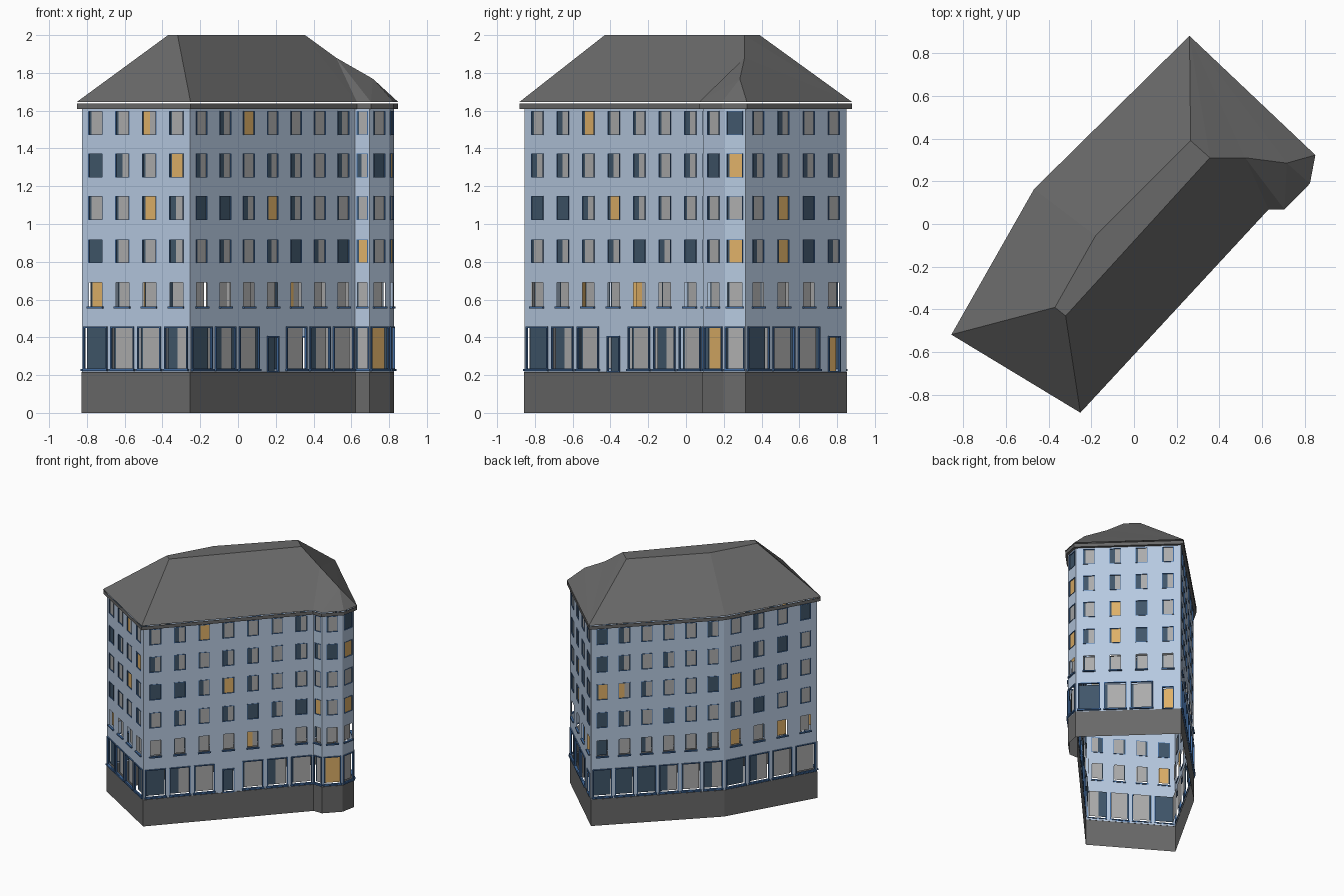
import bpy, bmesh
from mathutils import Vector

if "Cube" in bpy.data.objects:
    bpy.data.objects.remove(bpy.data.objects["Cube"])


def srgb(r, g, b):
    f = lambda c: (c / 255 / 12.92) if c < 11 else ((c / 255 + 0.055) / 1.055) ** 2.4
    return (f(r), f(g), f(b), 1)


def material(name, rgb):
    m = bpy.data.materials.new(name)
    m.diffuse_color = srgb(*rgb)
    m.use_nodes = True
    m.node_tree.nodes["Principled BSDF"].inputs["Base Color"].default_value = m.diffuse_color
    return m


WALL = material("pale_blue_plaster", (182, 201, 224))
GREY = material("dark_grey_slate", (105, 105, 105))
BLUE = material("blue_trim", (66, 108, 160))
GLASS = material("dark_glass", (64, 86, 106))
BLIND = material("grey_blind", (172, 172, 172))
LIT = material("lit_amber", (222, 176, 104))

parts = {}


def part(name, mat):
    parts[name] = (bmesh.new(), mat)
    return parts[name][0]


walls = part("walls", WALL)
plinth = part("plinth", GREY)
cornice = part("cornice", GREY)
roof = part("roof", GREY)
frames = part("window_frames", BLUE)
sills = part("window_sills", BLUE)
glass = part("window_glass", GLASS)
blinds = part("window_blinds", BLIND)
lit = part("lit_windows", LIT)


def face(bm, pts):
    bm.faces.new([bm.verts.new(p) for p in pts])


# Footprint, counterclockwise, with the number of window bays on each side
FOOT = [Vector(p) for p in [(-.825, -.51), (-.255, -.855), (.62, .09), (.695, .09),
                            (.803, .20), (.825, .315), (.26, .85), (-.45, .15)]]
BAYS = [4, 7, 1, 1, 1, 4, 6, 4]
DOORS = {(1, 3), (5, 3)}
N = len(FOOT)
LEVELS = [.215, .50, .74, .97, 1.20, 1.42, 1.61]
OPENINGS = [(.236, .45), (.562, .69), (.797, .915), (1.025, 1.145), (1.25, 1.37), (1.475, 1.595)]

# Panes per side, ground floor first: D dark, G blind, M half blind, L lit, A half lit
PANES = ["DGGM LGGG DGGM GGLM DMGL GGAG",
         "DMGDGMG GGGGAGG GMGMDMD DDMLMGG MMGMMGM GMLGGGM",
         "G G L G M G", "L G G G D G", "G G L G L D",
         "DGGL GGGG MLDM GLDG MMMM GMGG",
         "DDDMGM DGMGGM DMGDGG LAMGGD DMGMGG DMGGGM",
         "DMGG LGLG MDGG LGMG GMDG GMGD"]


def outset(d):
    out = []
    for i in range(N):
        a, b, c = FOOT[i - 1], FOOT[i], FOOT[(i + 1) % N]
        e, f = (b - a).normalized(), (c - b).normalized()
        n1, n2 = Vector((e.y, -e.x)), Vector((f.y, -f.x))
        out.append(b + (n1 + n2) * d / (1 + n1.dot(n2)))
    return out


def band(bm, lo, hi, z0, z1):
    for i in range(N):
        j = (i + 1) % N
        face(bm, [(*lo[i], z0), (*lo[j], z0), (*hi[j], z1), (*hi[i], z1)])


class Side:
    """Maps (along, height, outward) coordinates onto one facade."""

    def __init__(self, a, b):
        self.a, self.len = a, (b - a).length
        self.t = (b - a).normalized()
        self.n = Vector((self.t.y, -self.t.x))

    def p(self, u, z, d=0):
        q = self.a + self.t * u + self.n * d
        return (q.x, q.y, z)

    def rect(self, bm, u0, u1, z0, z1, d=0):
        face(bm, [self.p(u0, z0, d), self.p(u1, z0, d), self.p(u1, z1, d), self.p(u0, z1, d)])

    def box(self, bm, u0, u1, z0, z1, d0, d1):
        v = [bm.verts.new(self.p(u, z, d)) for d in (d0, d1) for z in (z0, z1) for u in (u0, u1)]
        for f in [(0, 2, 3, 1), (4, 5, 7, 6), (0, 1, 5, 4), (2, 6, 7, 3), (0, 4, 6, 2), (1, 3, 7, 5)]:
            bm.faces.new([v[k] for k in f])

    def ring(self, bm, u0, u1, z0, z1, w, d0, d1):
        self.box(bm, u0 - w, u0, z0 - w, z1 + w, d0, d1)
        self.box(bm, u1, u1 + w, z0 - w, z1 + w, d0, d1)
        self.box(bm, u0, u1, z1, z1 + w, d0, d1)
        self.box(bm, u0, u1, z0 - w, z0, d0, d1)


def window(s, c0, c1, floor, door, kind):
    z0, z1 = OPENINGS[floor]
    cell, mid = c1 - c0, (c0 + c1) / 2
    width = cell * .78 if floor == 0 else min(.08, cell * .68)
    if door:
        z0, z1, width = .222, .40, .075
    u0, u1 = mid - width / 2, mid + width / 2
    b, t = LEVELS[floor], LEVELS[floor + 1]
    # wall around the opening
    s.rect(walls, c0, u0, b, t)
    s.rect(walls, u1, c1, b, t)
    s.rect(walls, u0, u1, b, z0)
    s.rect(walls, u0, u1, z1, t)
    # pane, set back on the lower floors: dark glass with a blind or lit room on the right
    depth = -.02 if floor < 2 else -.004
    split = u0 + width * {"D": 1, "M": .45, "A": .5}.get(kind, .1 if floor < 2 else .15)
    s.rect(lit if kind == "A" else glass, u0, split, z0, z1, depth)
    if kind != "D":
        s.rect(lit if kind == "L" else blinds, split, u1, z0, z1, depth)
    # blue surround and sill
    if floor == 0:
        s.ring(frames, u0, u1, z0, z1, .007, -.005, .008)
        if not door:
            s.box(sills, u0 - .012, u1 + .012, .222, .233, 0, .014)
    elif floor == 1:
        s.box(sills, u0 - .008, u1 + .008, z0 - .01, z0, -.005, .012)
    else:
        s.ring(frames, u0, u1, z0, z1, .004, -.004, .003)


for i in range(N):
    side = Side(FOOT[i], FOOT[(i + 1) % N])
    step = side.len / BAYS[i]
    rows = PANES[i].split()
    for k in range(BAYS[i]):
        for floor in range(6):
            window(side, k * step, (k + 1) * step, floor,
                   floor == 0 and (i, k) in DOORS, rows[floor][k])

# Plinth, open underneath, with a narrow ledge on top
base = outset(.002)
band(plinth, base, base, 0, .215)
band(plinth, base, FOOT, .215, .216)

# Cornice: soffit and upright board, with a slim shadow gap under the roof
eave = outset(.021)
band(cornice, FOOT, eave, 1.61, 1.61)
band(cornice, eave, eave, 1.61, 1.638)

# Hipped roof with a flat top and a lower hip over the corner bay
A, B, C, D, E, F, G, H = [(*p, 1.645) for p in outset(.022)]
P1, P2, P3 = (-.37, -.39, 2), (-.32, -.43, 2), (.355, .31, 2)
P4, P5 = (.265, .39, 2), (-.18, -.055, 2)
Q1, Q2 = (.52, .31, 1.88), (.715, .285, 1.768)
for f in [(A, B, P2, P1), (B, C, P3, P2), (C, Q1, P3), (C, D, Q1), (D, E, Q2), (D, Q2, Q1),
          (E, F, Q2), (F, G, Q2), (G, Q1, Q2), (G, P3, Q1), (G, P4, P3), (G, H, P5, P4),
          (H, A, P1, P5), (P1, P2, P3, P4, P5)]:
    face(roof, f)

for name, (bm, mat) in parts.items():
    bmesh.ops.remove_doubles(bm, verts=bm.verts, dist=1e-5)
    me = bpy.data.meshes.new(name)
    bm.to_mesh(me)
    bm.free()
    me.materials.append(mat)
    bpy.context.collection.objects.link(bpy.data.objects.new(name, me))
